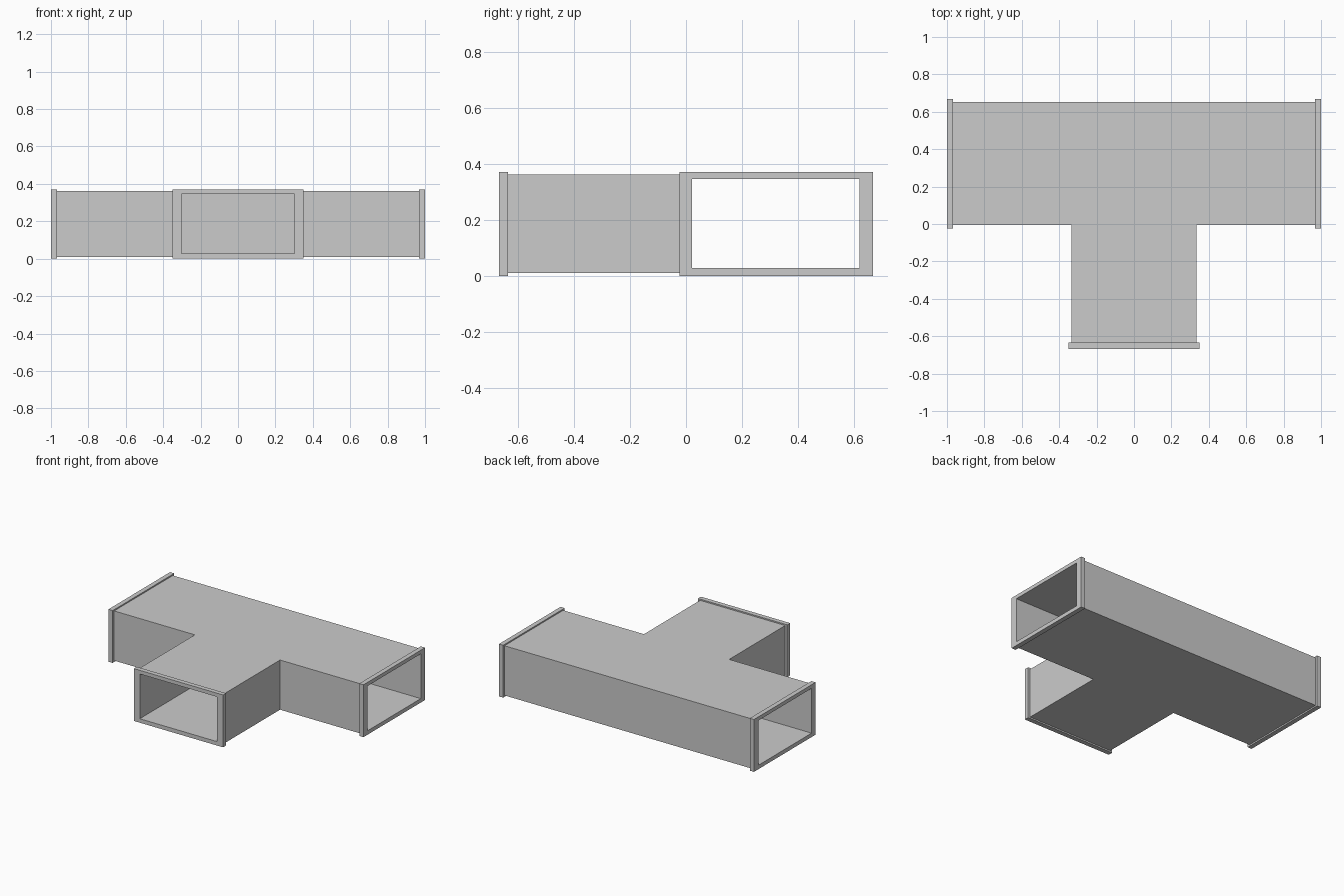
import bpy, bmesh

if "Cube" in bpy.data.objects:
    bpy.data.objects.remove(bpy.data.objects["Cube"])


def prism(name, outline, z0, z1):
    """Extrude a plan outline between two heights."""
    bm = bmesh.new()
    face = bm.faces.new([bm.verts.new((x, y, z0)) for x, y in outline])
    top = bmesh.ops.extrude_face_region(bm, geom=[face])["geom"]
    bmesh.ops.translate(bm, vec=(0, 0, z1 - z0),
                        verts=[v for v in top if isinstance(v, bmesh.types.BMVert)])
    bmesh.ops.recalc_face_normals(bm, faces=bm.faces)
    mesh = bpy.data.meshes.new(name)
    bm.to_mesh(mesh)
    bm.free()
    ob = bpy.data.objects.new(name, mesh)
    bpy.context.collection.objects.link(ob)
    return ob


def tee(half_len, front, y0, y1, half_w):
    """T-shaped plan: long run along x, branch towards -y."""
    return [(-half_w, front), (half_w, front), (half_w, y0), (half_len, y0),
            (half_len, y1), (-half_len, y1), (-half_len, y0), (-half_w, y0)]


def rect(x0, x1, y0, y1):
    return [(x0, y0), (x1, y0), (x1, y1), (x0, y1)]


def combine(target, other, operation):
    mod = target.modifiers.new(operation.lower(), 'BOOLEAN')
    mod.operation = operation
    mod.solver = 'EXACT'
    mod.object = other
    bpy.context.view_layer.objects.active = target
    bpy.ops.object.modifier_apply(modifier=mod.name)
    bpy.data.objects.remove(other)


# Outer duct body, stopping inside the flanges
duct = prism("tee_duct", tee(0.985, -0.65, -0.006, 0.652, 0.334), 0.01, 0.362)

# End flanges: both ends of the run and the branch mouth
H = 0.371
for plan in (rect(0.967, 1.0, -0.023, 0.667),
             rect(-1.0, -0.967, -0.023, 0.667),
             rect(-0.35, 0.35, -0.667, -0.634)):
    combine(duct, prism("flange", plan, 0, H), 'UNION')

# Hollow passage through all three openings
passage = prism("passage_cutter", tee(1.1, -0.8, 0.022, 0.619, 0.303), 0.028, 0.345)
passage.hide_render = True
combine(duct, passage, 'DIFFERENCE')
